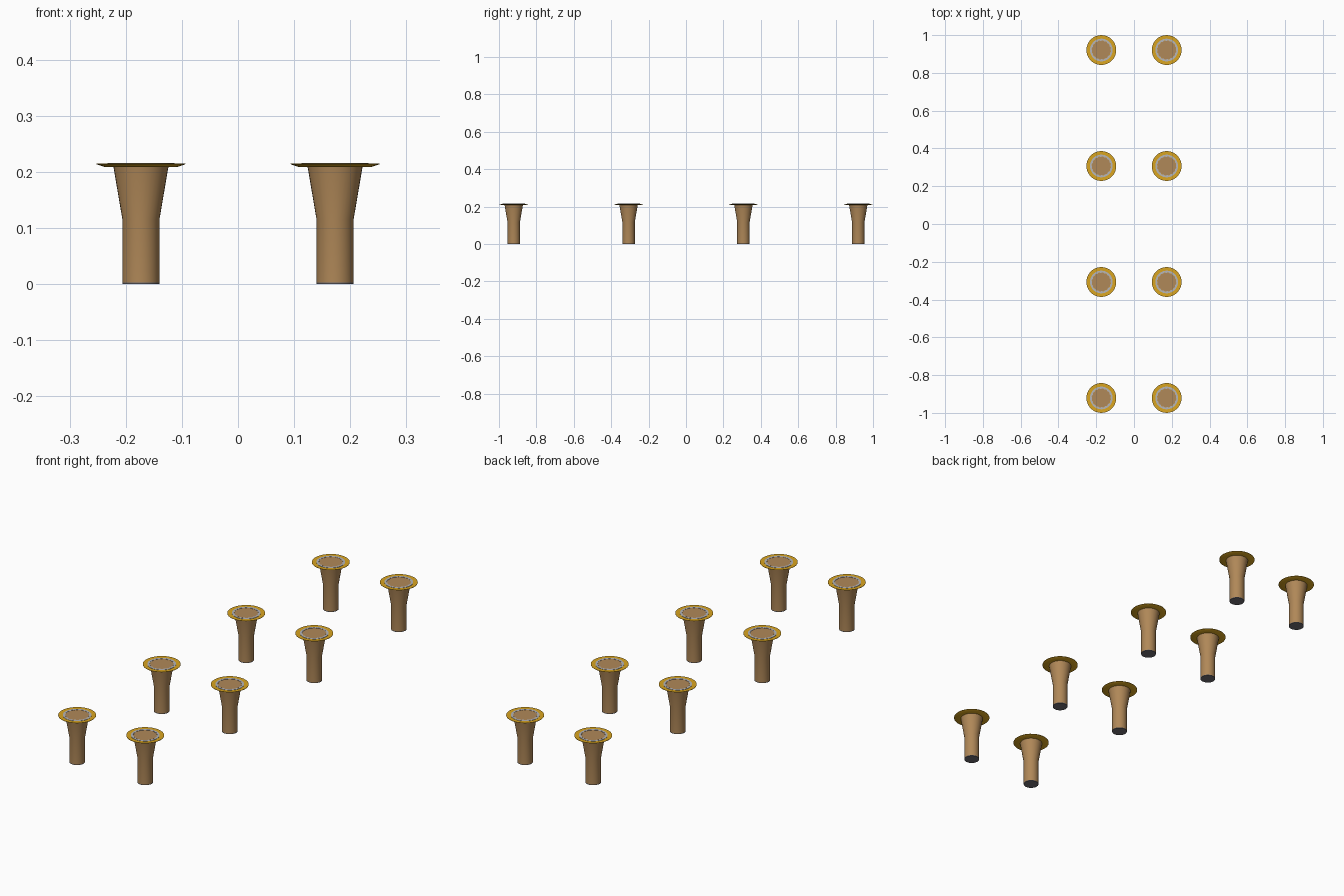
import bpy, bmesh, math

if "Cube" in bpy.data.objects:
    bpy.data.objects.remove(bpy.data.objects["Cube"])

def material(name, rgb):
    m = bpy.data.materials.new(name)
    lin = [(c / 255 / 12.92) if c / 255 <= 0.04045 else ((c / 255 + 0.055) / 1.055) ** 2.4 for c in rgb]
    m.diffuse_color = (*lin, 1)
    m.use_nodes = True
    m.node_tree.nodes["Principled BSDF"].inputs["Base Color"].default_value = m.diffuse_color
    return m

WOOD = material("warm wood", (176, 136, 88))
GOLD = material("gold", (218, 165, 32))
STEEL = material("light grey", (182, 182, 186))
DARK = material("dark grey", (112, 110, 116))
SEG = 32

def lathe(name, profile, mat, loc):
    """Spin a (radius, z) profile around z; radius 0 makes a pole."""
    bm = bmesh.new()
    rings = []
    for r, z in profile:
        if r == 0:
            rings.append([bm.verts.new((0, 0, z))] * SEG)
        else:
            rings.append([bm.verts.new((r * math.cos(2 * math.pi * i / SEG),
                                        r * math.sin(2 * math.pi * i / SEG), z)) for i in range(SEG)])
    for a, b in zip(rings, rings[1:]):
        for i in range(SEG):
            j = (i + 1) % SEG
            bm.faces.new(list(dict.fromkeys((a[i], a[j], b[j], b[i]))))
    return finish(name, bm, mat, loc)

def finish(name, bm, mat, loc):
    bmesh.ops.recalc_face_normals(bm, faces=bm.faces)
    me = bpy.data.meshes.new(name)
    bm.to_mesh(me)
    bm.free()
    me.materials.append(mat)
    ob = bpy.data.objects.new(name, me)
    ob.location = loc
    bpy.context.collection.objects.link(ob)
    bpy.ops.object.select_all(action='DESELECT')
    ob.select_set(True)
    bpy.context.view_layer.objects.active = ob
    bpy.ops.object.shade_smooth_by_angle(angle=math.radians(25))
    return ob

def toothed_ring(name, mat, loc, teeth=16, r_out=0.060, z0=0.2135, z1=0.2155):
    """Thin flat ring with a notched inner edge."""
    bm = bmesh.new()
    n = teeth * 4
    cols = []
    for i in range(n):
        a = 2 * math.pi * i / n
        r_in = 0.0485 if i % 4 < 2 else 0.0515
        cols.append([bm.verts.new((r * math.cos(a), r * math.sin(a), z))
                     for r, z in ((r_in, z0), (r_out, z0), (r_out, z1), (r_in, z1))])
    for i in range(n):
        a, b = cols[i], cols[(i + 1) % n]
        for k in range(4):
            l = (k + 1) % 4
            bm.faces.new((a[k], a[l], b[l], b[k]))
    return finish(name, bm, mat, loc)

# Two columns of four flared posts
for x in (-0.173, 0.173):
    for y in (-0.921, -0.307, 0.307, 0.921):
        p = (x, y, 0)
        # foot pad
        lathe("foot_cap", [(0, 0), (0.033, 0), (0.033, 0.003), (0, 0.003)], DARK, p)
        # straight stem and flared neck, closed by the flat wooden top
        lathe("stem", [(0.033, 0.003), (0.033, 0.115), (0.049, 0.209), (0.050, 0.2148), (0, 0.2148)], WOOD, p)
        # thin bevelled rim
        lathe("rim", [(0.048, 0.209), (0.066, 0.209), (0.079, 0.2135), (0.079, 0.2148),
                      (0.048, 0.2140), (0.048, 0.209)], GOLD, p)
        # notched grey band on the top
        toothed_ring("top_band", STEEL, p)
